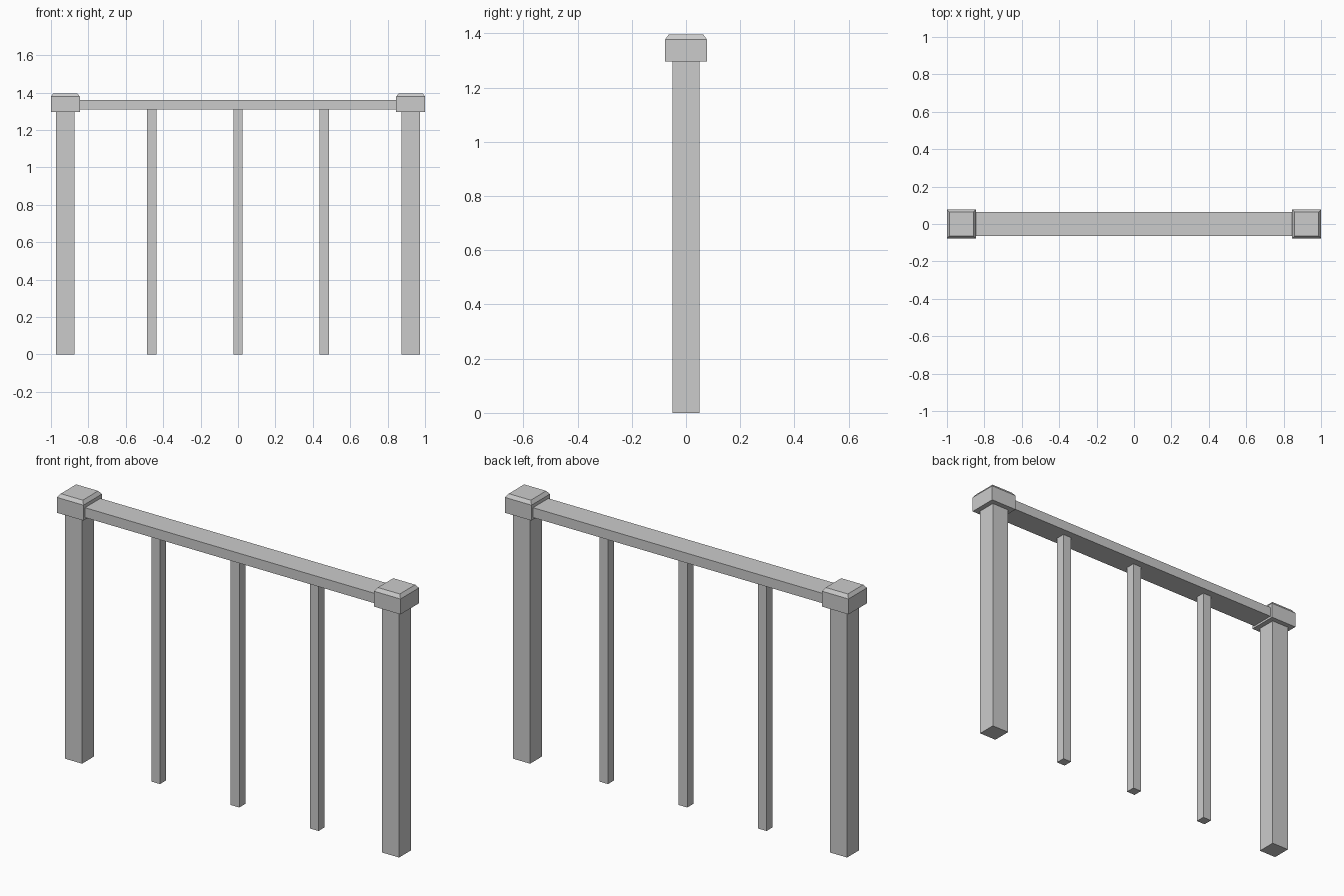
import bpy
import bmesh
from mathutils import Matrix

if "Cube" in bpy.data.objects:
    bpy.data.objects.remove(bpy.data.objects["Cube"], do_unlink=True)

# Single plain grey
grey = bpy.data.materials.new("light_grey")
grey.use_nodes = True
colour = (0.6, 0.6, 0.6, 1)
grey.diffuse_color = colour
grey.node_tree.nodes["Principled BSDF"].inputs["Base Color"].default_value = colour


def box(name, x, width, depth, bottom, top, taper=0, taper_height=0):
    """Box standing on bottom; an optional tapered crown rises from its top."""
    bm = bmesh.new()
    scale = Matrix.Diagonal((width, depth, top - bottom, 1))
    bmesh.ops.create_cube(bm, size=1, matrix=scale)
    if taper:
        lid = max(bm.faces, key=lambda f: f.calc_center_median().z)
        crown = bmesh.ops.extrude_discrete_faces(bm, faces=[lid])["faces"][0]
        for v in crown.verts:
            v.co.x *= 1 - 2 * taper / width
            v.co.y *= 1 - 2 * taper / depth
            v.co.z += taper_height
    mesh = bpy.data.meshes.new(name)
    bm.to_mesh(mesh)
    bm.free()
    mesh.materials.append(grey)
    obj = bpy.data.objects.new(name, mesh)
    obj.location = (x, 0, (bottom + top) / 2)
    bpy.context.collection.objects.link(obj)


# End posts with chamfered caps
POST_X = 0.923
for side, sign in (("left", 1), ("right", -1)):
    box(side + "_post", sign * POST_X, 0.1, 0.1, 0, 1.3)
    box(side + "_post_cap", sign * POST_X, 0.154, 0.154, 1.297, 1.378, 0.013, 0.018)

# Handrail between the caps
box("handrail", 0, 2 * POST_X - 0.15, 0.128, 1.308, 1.36)

# Evenly spaced balusters
for i, name in enumerate(("right", "middle", "left")):
    box(name + "_baluster", (i - 1) * POST_X / 2, 0.05, 0.05, 0, 1.31)
